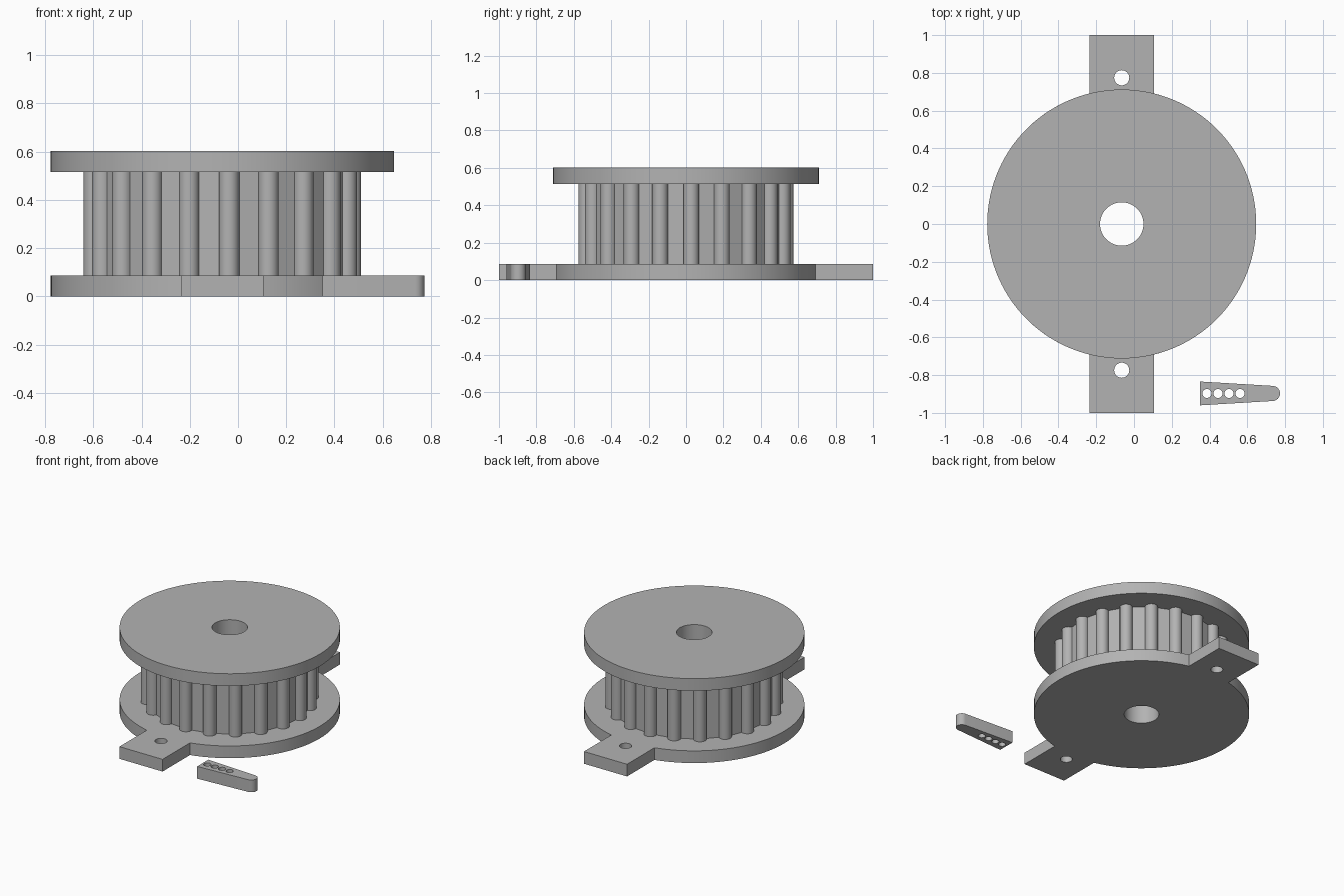
import bpy, bmesh, math

if "Cube" in bpy.data.objects:
    bpy.data.objects.remove(bpy.data.objects["Cube"])

CX = -0.065          # pulley axis
R_FLANGE = 0.712
T = 0.087            # plate thickness
TOP = 0.602

grey = bpy.data.materials.new("plain grey")
grey.diffuse_color = (0.45, 0.45, 0.45, 1)
grey.use_nodes = True
grey.node_tree.nodes["Principled BSDF"].inputs["Base Color"].default_value = grey.diffuse_color


def arc(cx, cy, r, start, end, n):
    """Points along an arc, angles in degrees, both ends included."""
    angles = [math.radians(start + (end - start) * i / n) for i in range(n + 1)]
    return [(cx + r * math.cos(a), cy + r * math.sin(a)) for a in angles]


def circle(cx, cy, r, n):
    return arc(cx, cy, r, 0, 360, n)[:-1]


def plate(name, loops, z0, z1):
    """Extrude an outline (first loop) with holes (other loops) from z0 to z1."""
    curve = bpy.data.curves.new(name, 'CURVE')
    curve.dimensions = '2D'
    curve.fill_mode = 'BOTH'
    curve.extrude = (z1 - z0) / 2
    for pts in loops:
        spline = curve.splines.new('POLY')
        spline.points.add(len(pts) - 1)
        for p, (x, y) in zip(spline.points, pts):
            p.co = (x, y, 0, 1)
        spline.use_cyclic_u = True
    obj = bpy.data.objects.new(name, curve)
    bpy.context.collection.objects.link(obj)
    obj.location.z = (z0 + z1) / 2
    bpy.ops.object.select_all(action='DESELECT')
    obj.select_set(True)
    bpy.context.view_layer.objects.active = obj
    bpy.ops.object.convert(target='MESH')
    obj = bpy.context.view_layer.objects.active
    # weld caps to walls
    bm = bmesh.new()
    bm.from_mesh(obj.data)
    bmesh.ops.remove_doubles(bm, verts=bm.verts, dist=1e-5)
    bmesh.ops.recalc_face_normals(bm, faces=bm.faces)
    bm.to_mesh(obj.data)
    bm.free()
    obj.data.materials.clear()
    obj.data.materials.append(grey)
    bpy.ops.object.shade_smooth_by_angle(angle=math.radians(25))
    return obj


bore = circle(CX, 0, 0.115, 48)

# Lower flange: disc with a mounting tab on the front and back
half_tab = 0.17
a = math.degrees(math.asin(half_tab / R_FLANGE))
outline = arc(CX, 0, R_FLANGE, -90 + a, 90 - a, 50)
outline += [(CX + half_tab, 1), (CX - half_tab, 1)]
outline += arc(CX, 0, R_FLANGE, 90 + a, 270 - a, 50)
outline += [(CX - half_tab, -1), (CX + half_tab, -1)]
tab_holes = [circle(CX, y, 0.04, 32) for y in (-0.774, 0.774)]
plate("lower_flange", [outline, bore] + tab_holes, 0, T)

# Drum with twenty rounded teeth and flat gaps
teeth = []
for k in range(20):
    deg = 3 + 18 * k
    rad = math.radians(deg)
    teeth += arc(CX + 0.534 * math.cos(rad), 0.534 * math.sin(rad),
                 0.0425, deg - 99, deg + 99, 14)
plate("toothed_drum", [teeth, bore], T, TOP - T)

# Upper flange
plate("upper_flange", [circle(CX, 0, R_FLANGE, 120), bore], TOP - T, TOP)

# Loose tapered arm with a rounded tip and four holes
LY = -0.897
arm = [(0.35, LY + 0.063), (0.35, LY - 0.063)]
arm += arc(0.733, LY, 0.04, -86, 86, 16)
arm_holes = [circle(0.386 + 0.0585 * i, LY, 0.024, 24) for i in range(4)]
plate("tapered_arm", [arm] + arm_holes, 0, T)
